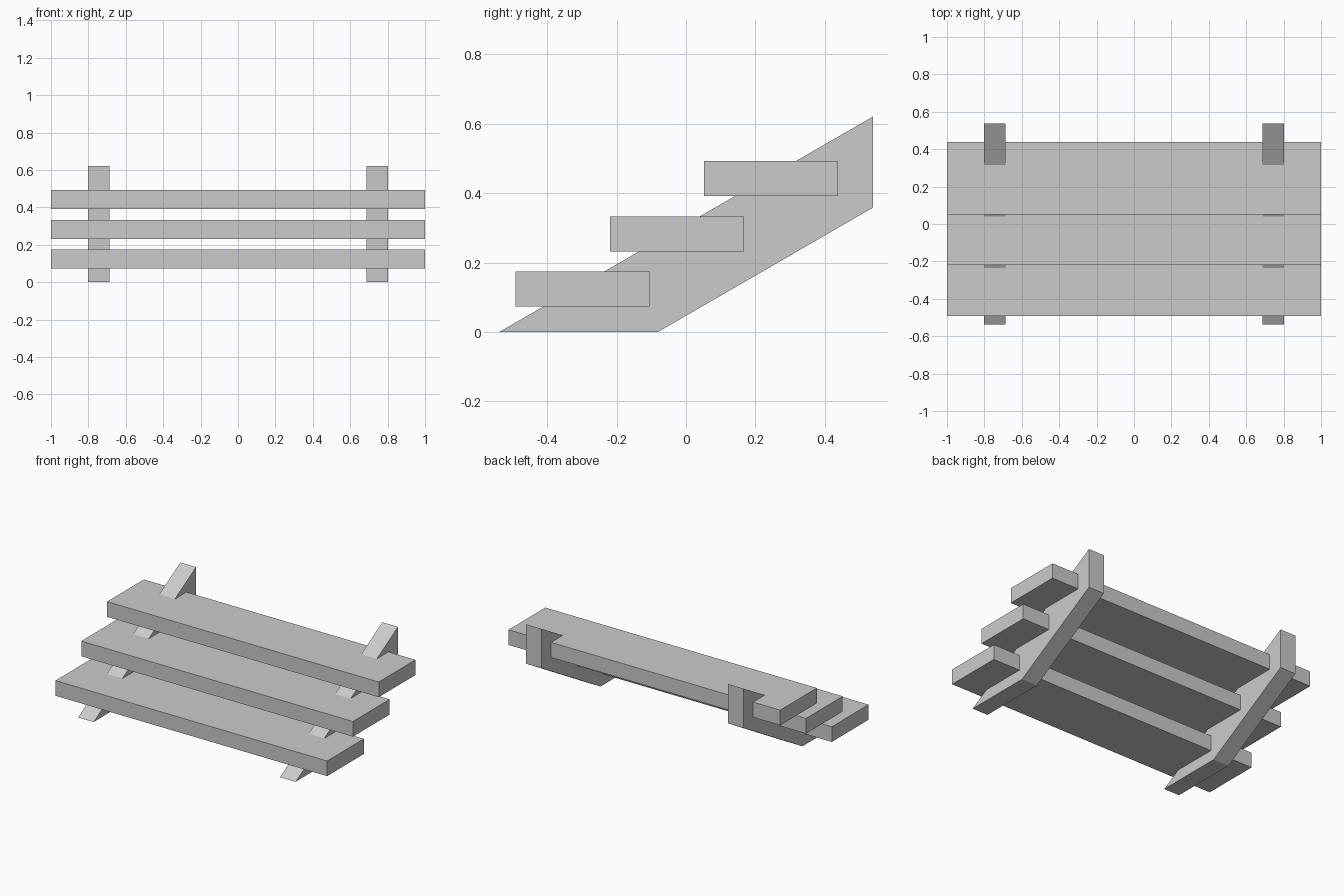
import bpy
import bmesh
from mathutils import Vector

cube = bpy.data.objects.get("Cube")
if cube:
    bpy.data.objects.remove(cube, do_unlink=True)

grey = bpy.data.materials.new("plain grey")
grey.use_nodes = True
colour = (0.6, 0.6, 0.6, 1)
grey.diffuse_color = colour
grey.node_tree.nodes["Principled BSDF"].inputs["Base Color"].default_value = colour


def extrude_profile(name, profile, x0, x1):
    """Extrude a (y, z) outline from x0 to x1."""
    bm = bmesh.new()
    face = bm.faces.new([bm.verts.new((x0, y, z)) for y, z in profile])
    out = bmesh.ops.extrude_face_region(bm, geom=[face])
    moved = [v for v in out["geom"] if isinstance(v, bmesh.types.BMVert)]
    bmesh.ops.translate(bm, verts=moved, vec=Vector((x1 - x0, 0, 0)))
    bmesh.ops.recalc_face_normals(bm, faces=bm.faces)
    mesh = bpy.data.meshes.new(name)
    bm.to_mesh(mesh)
    bm.free()
    mesh.materials.append(grey)
    obj = bpy.data.objects.new(name, mesh)
    bpy.context.collection.objects.link(obj)
    return obj


# Sloping side beams, cut level at the foot and upright at the back
beam = [(-0.538, 0), (-0.081, 0), (0.538, 0.358), (0.538, 0.62)]
extrude_profile("left_stringer", beam, 0.686, 0.801)
extrude_profile("right_stringer", beam, -0.801, -0.686)

# Three plank treads, each set back and up from the last
depth, thickness = 0.386, 0.101
for i, name in enumerate(("lower_tread", "middle_tread", "upper_tread")):
    y, z = -0.491 + 0.2715 * i, 0.073 + 0.159 * i
    plank = [(y, z), (y + depth, z), (y + depth, z + thickness), (y, z + thickness)]
    extrude_profile(name, plank, -1, 1)
